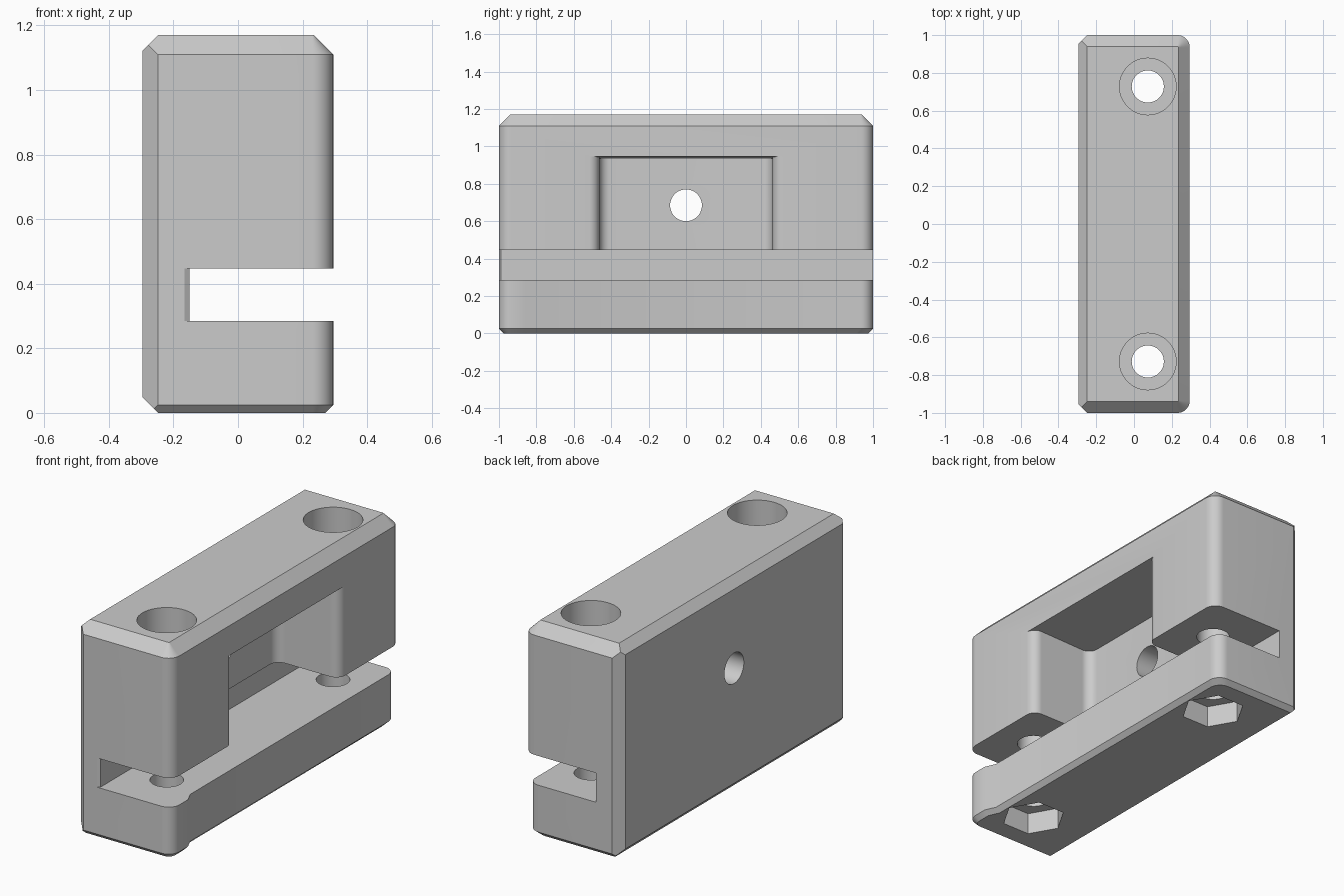
import bpy
import bmesh
from math import cos, sin, pi, radians
from mathutils import Vector

cube = bpy.data.objects.get("Cube")
if cube:
    bpy.data.objects.remove(cube, do_unlink=True)

grey = bpy.data.materials.new("plain grey")
grey.use_nodes = True
COLOUR = (0.6, 0.6, 0.6, 1)
grey.diffuse_color = COLOUR
grey.node_tree.nodes["Principled BSDF"].inputs["Base Color"].default_value = COLOUR

HALF_X, HALF_Y, HEIGHT = 0.295, 1.0, 1.17
SLOT_LOW, SLOT_HIGH = 0.285, 0.447
BOLT_X, BOLT_Y = 0.073, 0.728


def arc(cx, cy, r, start, end, steps=10):
    """Points on an arc, angles in degrees."""
    angles = [radians(start + (end - start) * i / steps) for i in range(steps + 1)]
    return [(cx + r * cos(a), cy + r * sin(a)) for a in angles]


def loft(name, rings):
    """Closed solid through rings of equal point count."""
    bm = bmesh.new()
    loops = [[bm.verts.new(p) for p in ring] for ring in rings]
    n = len(loops[0])
    for a, b in zip(loops, loops[1:]):
        for i in range(n):
            j = (i + 1) % n
            bm.faces.new((a[i], a[j], b[j], b[i]))
    bm.faces.new(loops[0][::-1])
    bm.faces.new(loops[-1])
    bmesh.ops.recalc_face_normals(bm, faces=bm.faces)
    return to_object(name, bm)


def to_object(name, bm):
    mesh = bpy.data.meshes.new(name)
    bm.to_mesh(mesh)
    bm.free()
    obj = bpy.data.objects.new(name, mesh)
    bpy.context.collection.objects.link(obj)
    return obj


def prism(name, outline, z0, z1):
    return loft(name, [[(x, y, z) for x, y in outline] for z in (z0, z1)])


def circle(cx, cy, r, sides=48):
    return arc(cx, cy, r, 0, 360, sides)[:-1]


def cut(target, cutter):
    """Subtract the cutter and throw it away."""
    mod = target.modifiers.new("cut", "BOOLEAN")
    mod.operation = "DIFFERENCE"
    mod.solver = "EXACT"
    mod.object = cutter
    bpy.context.view_layer.objects.active = target
    bpy.ops.object.modifier_apply(modifier=mod.name)
    bpy.data.objects.remove(cutter, do_unlink=True)


# Block: rounded corners on the open side, chamfered top and bottom
def block_ring(z, inset, r):
    x, y = HALF_X - inset, HALF_Y - inset
    outline = [(-HALF_X, y), (-HALF_X, -y)]
    outline += arc(x - r, -y + r, r, -90, 0) + arc(x - r, y - r, r, 0, 90)
    return [(px, py, z) for px, py in outline]


block = loft("clamp_block", [
    block_ring(0, 0.025, 0.04), block_ring(0.025, 0, 0.065),
    block_ring(HEIGHT - 0.06, 0, 0.065), block_ring(HEIGHT, 0.06, 0.005)])

# Chamfers around the flat back side
bm = bmesh.new()
bm.from_mesh(block.data)
edge = -HALF_X + 0.047
for point, normal in [
        ((edge, 0, HEIGHT), (-1, 0, 1)), ((edge, 0, 0), (-1, 0, -1)),
        ((edge, HALF_Y, 0), (-1, 1, 0)), ((edge, -HALF_Y, 0), (-1, -1, 0))]:
    bmesh.ops.bisect_plane(bm, geom=bm.verts[:] + bm.edges[:] + bm.faces[:],
                           plane_co=Vector(point), plane_no=Vector(normal),
                           clear_outer=True)
    bmesh.ops.holes_fill(bm, edges=[e for e in bm.edges if e.is_boundary], sides=0)
bmesh.ops.recalc_face_normals(bm, faces=bm.faces)
bm.to_mesh(block.data)
bm.free()

# Clamping slot, with a small chamfer at its front end
cut(block, prism("slot_cutter", [(-0.18, -1.01), (0.5, -1.01), (0.5, 1.1),
                                 (-0.15, 1.1), (-0.15, -0.99)], SLOT_LOW, SLOT_HIGH))

# Lower jaw set back behind a small front lug
def jaw_ring(z, shift):
    step = 0.268
    outline = [(0.5, -0.873), (0.301, -0.873), (step, -0.80)]
    outline += arc(step - 0.065, HALF_Y - 0.065, 0.065, 0, 90)
    outline = [(x - shift, y - (shift if y > 0 else 0)) for x, y in outline]
    outline += [(outline[-1][0], 1.2), (0.5, 1.2)]
    return [(x, y, z) for x, y in outline]


cut(block, loft("jaw_cutter", [jaw_ring(-0.025, 0.05), jaw_ring(0.025, 0),
                               jaw_ring(0.36, 0)]))

# Middle recess with rounded inner and outer corners
WALL, DEPTH, R = 0.463, -0.09, 0.055
half = [(0.5, WALL + R)] + arc(HALF_X - R, WALL + R, R, 0, -90)
half += arc(DEPTH + R, WALL - R, R, 90, 180)
outline = half + [(x, -y) for x, y in reversed(half)]
cut(block, loft("recess_cutter", [
    [(x, y, 0.4) for x, y in outline],
    [(x, y, 0.935 + 0.026 * (x - DEPTH)) for x, y in outline]]))

# Bolt holes with round counterbores above and hexagon nut seats below
for y in (-BOLT_Y, BOLT_Y):
    cut(block, prism("bolt_cutter", circle(BOLT_X, y, 0.085), -0.1, 1.3))
    cut(block, prism("counterbore_cutter", circle(BOLT_X, y, 0.15), 0.85, 1.3))
    cut(block, prism("nut_cutter", circle(BOLT_X, y, 0.165, 6), -0.1, 0.12))

# Cross hole through the back wall
cross = [(y, z) for y, z in circle(0, 0.685, 0.085)]
cut(block, loft("cross_cutter", [[(x, y, z) for y, z in cross] for x in (-0.5, 0.5)]))

# Finish
block.data.materials.clear()
block.data.materials.append(grey)
for poly in block.data.polygons:
    poly.material_index = 0
bpy.ops.object.select_all(action="DESELECT")
block.select_set(True)
bpy.context.view_layer.objects.active = block
bpy.ops.object.shade_smooth_by_angle(angle=radians(25))
